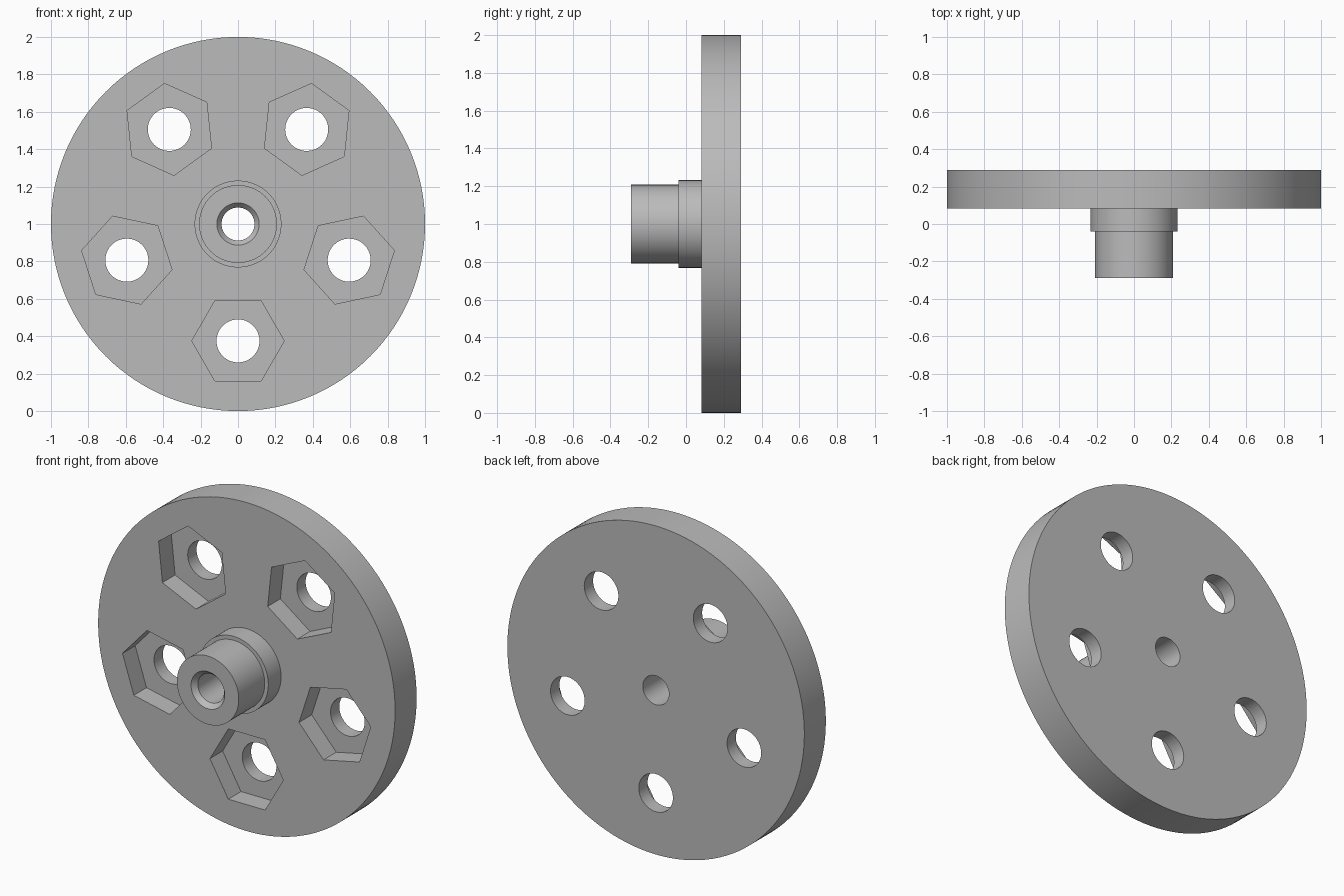
import bpy, bmesh, math
from mathutils import Matrix

if "Cube" in bpy.data.objects:
    bpy.data.objects.remove(bpy.data.objects["Cube"])

grey = bpy.data.materials.new("grey metal")
grey.diffuse_color = (0.5, 0.5, 0.5, 1)
grey.use_nodes = True
grey.node_tree.nodes["Principled BSDF"].inputs["Base Color"].default_value = grey.diffuse_color


def make_object(name, bm):
    bmesh.ops.recalc_face_normals(bm, faces=bm.faces)
    mesh = bpy.data.meshes.new(name)
    bm.to_mesh(mesh)
    bm.free()
    mesh.materials.append(grey)
    obj = bpy.data.objects.new(name, mesh)
    bpy.context.collection.objects.link(obj)
    return obj


def lathe(name, profile, n=128):
    """Spin a closed (radius, y) profile around the y axis at z = 1."""
    bm = bmesh.new()
    rings = []
    for i in range(n):
        a = 2 * math.pi * i / n
        rings.append([bm.verts.new((r * math.cos(a), y, 1 + r * math.sin(a)))
                      for r, y in profile])
    k = len(profile)
    for i in range(n):
        a, b = rings[i], rings[(i + 1) % n]
        for j in range(k):
            m = (j + 1) % k
            bm.faces.new((a[j], a[m], b[m], b[j]))
    return make_object(name, bm)


def prism_cutter(name, sides, radius, y0, y1):
    """Five prisms along y, spaced around the wheel centre."""
    bm = bmesh.new()
    for i in range(5):
        mat = (Matrix.Translation((0, 0, 1))
               @ Matrix.Rotation(math.radians(72 * i), 4, 'Y')
               @ Matrix.Translation((0, (y0 + y1) / 2, -0.625))
               @ Matrix.Rotation(math.pi / 2, 4, 'X')
               @ Matrix.Rotation(math.pi / 2, 4, 'Z'))
        bmesh.ops.create_cone(bm, cap_ends=True, segments=sides, radius1=radius,
                              radius2=radius, depth=y1 - y0, matrix=mat)
    obj = make_object(name, bm)
    # Put hexagon corners on the tangent direction
    c = min((v.co.z for v in obj.data.vertices))
    if sides == 6 and c < 1 - 0.625 - radius * 0.95:
        for i in range(5):
            axis = (Matrix.Translation((0, 0, 1))
                    @ Matrix.Rotation(math.radians(72 * i), 4, 'Y')
                    @ Matrix.Translation((0, 0, -0.625)))
            turn = axis @ Matrix.Rotation(math.pi / 6, 4, 'Y') @ axis.inverted()
            for v in list(obj.data.vertices)[i * 12:(i + 1) * 12]:
                v.co = turn @ v.co
    obj.hide_render = True
    return obj


# Disc with stepped hub and chamfered bore
wheel = lathe("wheel_disc_with_hub", [
    (0.088, -0.26), (0.113, -0.29), (0.208, -0.29), (0.208, -0.04),
    (0.232, -0.04), (0.232, 0.083), (1.0, 0.083), (1.0, 0.29), (0.088, 0.29)])

# Hexagonal nut pockets and round bolt holes
cutters = [prism_cutter("nut_pocket_cutter", 6, 0.247, -0.1, 0.205),
           prism_cutter("bolt_hole_cutter", 48, 0.115, -0.15, 0.5)]
bpy.context.view_layer.objects.active = wheel
wheel.select_set(True)
for cutter in cutters:
    mod = wheel.modifiers.new("cut", 'BOOLEAN')
    mod.operation = 'DIFFERENCE'
    mod.solver = 'EXACT'
    mod.object = cutter
    bpy.ops.object.modifier_apply(modifier=mod.name)
for cutter in cutters:
    bpy.data.objects.remove(cutter)

bpy.ops.object.shade_smooth_by_angle(angle=math.radians(30))
